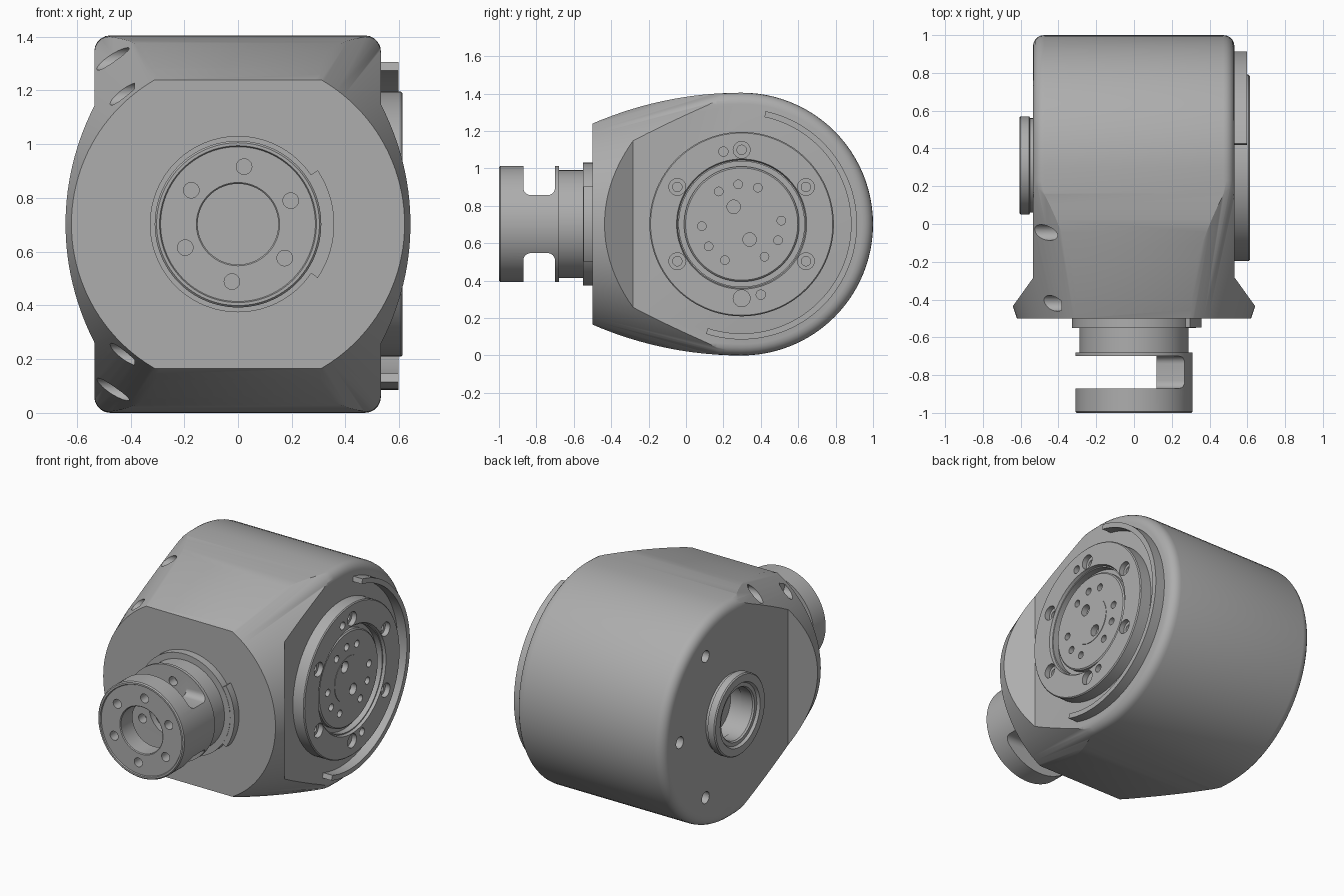
import bpy, bmesh
from math import sin, cos, pi, radians, sqrt

cube = bpy.data.objects.get("Cube")
if cube:
    bpy.data.objects.remove(cube, do_unlink=True)

grey = bpy.data.materials.new("machined grey")
grey.use_nodes = True
grey.diffuse_color = (0.42, 0.42, 0.42, 1)
grey.node_tree.nodes["Principled BSDF"].inputs["Base Color"].default_value = grey.diffuse_color

MID = 0.7025          # axis height, also the drum radius
DRUM_Y = 0.2975       # drum axis position


def finish(name, bm):
    bmesh.ops.remove_doubles(bm, verts=bm.verts, dist=1e-5)
    bmesh.ops.recalc_face_normals(bm, faces=bm.faces)
    mesh = bpy.data.meshes.new(name)
    bm.to_mesh(mesh)
    bm.free()
    mesh.materials.append(grey)
    obj = bpy.data.objects.new(name, mesh)
    bpy.context.collection.objects.link(obj)
    return obj


def place(axis, origin, r, a, t):
    """Point at radius r, angle t, distance a along the x or y axis."""
    u, v = origin[0] + r * cos(t), origin[1] + r * sin(t)
    return (a, u, v) if axis == "X" else (u, a, v)


def lathe(name, axis, origin, profile, steps=96, start=0, sweep=360):
    """Revolve a closed (radius, distance) profile, fully or over an arc."""
    bm = bmesh.new()
    full = sweep == 360
    rings = []
    for i in range(steps if full else steps + 1):
        t = radians(start + sweep * i / steps)
        rings.append([bm.verts.new(place(axis, origin, r, a, t)) for r, a in profile])
    n = len(profile)
    for i in range(steps):
        p, q = rings[i], rings[(i + 1) % len(rings)]
        for j in range(n):
            k = (j + 1) % n
            if profile[j][0] or profile[k][0]:
                bm.faces.new((p[j], p[k], q[k], q[j]))
    if not full:
        bm.faces.new(rings[0])
        bm.faces.new(rings[-1])
    return finish(name, bm)


def rod(axis, origin, r, lo, hi, r_hi=None, steps=24):
    top = r if r_hi is None else r_hi
    return lathe("cutter", axis, origin, [(0, lo), (r, lo), (top, hi), (0, hi)], steps)


def prism(name, points, direction, bevel=0, segments=5):
    """Extrude a polygon along a vector, rounding the rims if asked."""
    bm = bmesh.new()
    base = bm.faces.new([bm.verts.new(p) for p in points])
    res = bmesh.ops.extrude_face_region(bm, geom=[base], use_keep_orig=True)
    moved = [g for g in res["geom"] if isinstance(g, bmesh.types.BMVert)]
    bmesh.ops.translate(bm, verts=moved, vec=direction)
    if bevel:
        top = [g for g in res["geom"] if isinstance(g, bmesh.types.BMFace)][0]
        bmesh.ops.bevel(bm, geom=list(base.edges) + list(top.edges), offset=bevel,
                        segments=segments, affect="EDGES", profile=0.5)
    return finish(name, bm)


def box(x0, x1, y0, y1, z0, z1, bevel=0):
    return prism("cutter", [(x0, y0, z0), (x0, y1, z0), (x0, y1, z1), (x0, y0, z1)],
                 (x1 - x0, 0, 0))


def combine(obj, tools, operation="DIFFERENCE"):
    for tool in tools:
        mod = obj.modifiers.new("cut", "BOOLEAN")
        mod.operation, mod.solver, mod.object = operation, "EXACT", tool
        bpy.context.view_layer.update()
        graph = bpy.context.evaluated_depsgraph_get()
        mesh = bpy.data.meshes.new_from_object(obj.evaluated_get(graph))
        obj.modifiers.clear()
        obj.data = mesh
        bpy.data.objects.remove(tool, do_unlink=True)


# Housing: rounded drum that tapers towards the front
BIG, FRONT = 2.01, -0.52
crown = []
for i in range(13):
    d = (DRUM_Y - FRONT) * (1 - i / 12)
    crown.append((DRUM_Y - d, 2 * MID - BIG + sqrt(BIG * BIG - d * d)))
side = crown + [(DRUM_Y + MID * sin(pi * i / 48), MID + MID * cos(pi * i / 48))
                for i in range(1, 48)]
side += [(y, 2 * MID - z) for y, z in reversed(crown)]
housing = prism("housing", [(-0.535, y, z) for y, z in side], (1.067, 0, 0), bevel=0.06)

# Flared cheeks on both sides of the front
flare = prism("flare", [(-0.724, -0.55, 0.22), (0.724, -0.55, 0.22),
                        (0.52, -0.266, 0.22), (-0.52, -0.266, 0.22)], (0, 0, 2 * MID - 0.44))
combine(housing, [flare], "UNION")

# The conical front trims the corners
combine(housing, [rod("Y", (0, MID), 0.62, -0.5, 1.3, 1.232, 128)], "INTERSECT")

# Screw pockets on the right side, and the bore behind the boss
pockets = [rod("X", (0.31, MID), 0.17, -0.7, -0.42, steps=64)]
for angle in (-60, 0, 60):
    t = radians(angle)
    pockets.append(rod("X", (DRUM_Y + 0.53 * cos(t), MID + 0.53 * sin(t)), 0.038, -0.7, -0.44))
for s in (-1, 1):
    pockets.append(rod("X", (-0.045, MID + s * 0.615), 0.042, -0.7, -0.39))
    pockets.append(rod("X", (-0.42, MID + s * 0.485), 0.042, -0.7, -0.385))
combine(housing, pockets)

# Boss ring on the right side
boss = lathe("right_boss", "X", (0.31, MID),
             [(0.25, -0.5), (0.25, -0.55), (0.26, -0.555), (0.26, -0.6), (0.253, -0.607),
              (0.205, -0.607), (0.195, -0.59), (0.172, -0.59), (0.165, -0.58), (0.165, -0.5)])

# Mounting flange on the left side
axle = (DRUM_Y, MID)
flange = lathe("left_flange", "X", axle,
               [(0, 0.5), (0.493, 0.5), (0.493, 0.607), (0.487, 0.613), (0.348, 0.613),
                (0.342, 0.595), (0.335, 0.595), (0.335, 0.555), (0.308, 0.555),
                (0.308, 0.58), (0.3, 0.587), (0.146, 0.587), (0.146, 0.59), (0, 0.59)], 128)
holes = []
for i in range(6):
    t = radians(30 + 60 * i)
    spot = (DRUM_Y + 0.397 * cos(t), MID + 0.397 * sin(t))
    holes += [rod("X", spot, 0.045, 0.58, 0.7), rod("X", spot, 0.025, 0.54, 0.7)]
for y, z in ((0.2, 1.09), (0.4, 0.325)):
    holes.append(rod("X", (y, z), 0.025, 0.54, 0.7))
for angle in (95, 66, 5, -24, -55, -115, -146, 183, 125):
    t = radians(angle)
    holes.append(rod("X", (DRUM_Y + 0.213 * cos(t), MID + 0.213 * sin(t)), 0.023, 0.55, 0.7))
for y, z in ((0.255, 0.795), (0.34, 0.62)):
    holes.append(rod("X", (y, z), 0.036, 0.55, 0.7))
combine(flange, holes)

# Raised rib curving round the back of the flange
rib = lathe("left_rib", "X", axle, [(0.585, 0.5), (0.617, 0.5), (0.617, 0.598), (0.585, 0.598)],
            64, start=-108, sweep=186)

# Output hub: collar, neck and hollow drum
hub_axis = (0, MID)
collar = lathe("hub_collar", "Y", hub_axis,
               [(0, -0.45), (0.328, -0.45), (0.328, -0.55), (0, -0.55)])
tab = lathe("collar_tab", "Y", hub_axis,
            [(0.3, -0.45), (0.358, -0.45), (0.358, -0.548), (0.3, -0.548)], 24, -34, 68)
hub = lathe("output_hub", "Y", hub_axis,
            [(0, -0.5), (0.288, -0.5), (0.288, -0.68), (0.31, -0.68), (0.31, -0.993),
             (0.303, -1), (0.292, -1), (0.288, -0.993), (0.155, -0.993), (0.15, -0.988),
             (0.15, -0.66), (0, -0.66)])

# Open slot round the hub, leaving a bridge on the left
slots = [box(-0.5, 0.12, -0.87, -0.7, MID - 0.5, MID + 0.5)]
for s in (-1, 1):
    r, outer = 0.04, MID + s * 0.5
    inner = MID + s * 0.155
    outline = [(-0.87, outer)]
    for y, begin in ((-0.87 + r, pi), (-0.7 - r, 1.5 * pi)):
        for i in range(7):
            t = begin + pi / 2 * i / 6
            outline.append((y + r * cos(t), inner + s * (r + r * sin(t))))
    outline.append((-0.7, outer))
    slots.append(prism("cutter", [(-0.5, y, z) for y, z in outline], (1, 0, 0)))
combine(hub, slots)

# Bolt holes through the hub face and into the neck
bolts = []
for i in range(6):
    t = radians(24 + 60 * i)
    bolts.append(rod("Y", (0.215 * cos(t), MID + 0.215 * sin(t)), 0.029, -1.1, -0.64))
combine(hub, bolts)

# Smooth shading with crisp edges
bpy.ops.object.select_all(action="DESELECT")
for part in (housing, boss, flange, rib, collar, tab, hub):
    part.select_set(True)
    bpy.context.view_layer.objects.active = part
bpy.ops.object.shade_smooth_by_angle(angle=radians(30))
